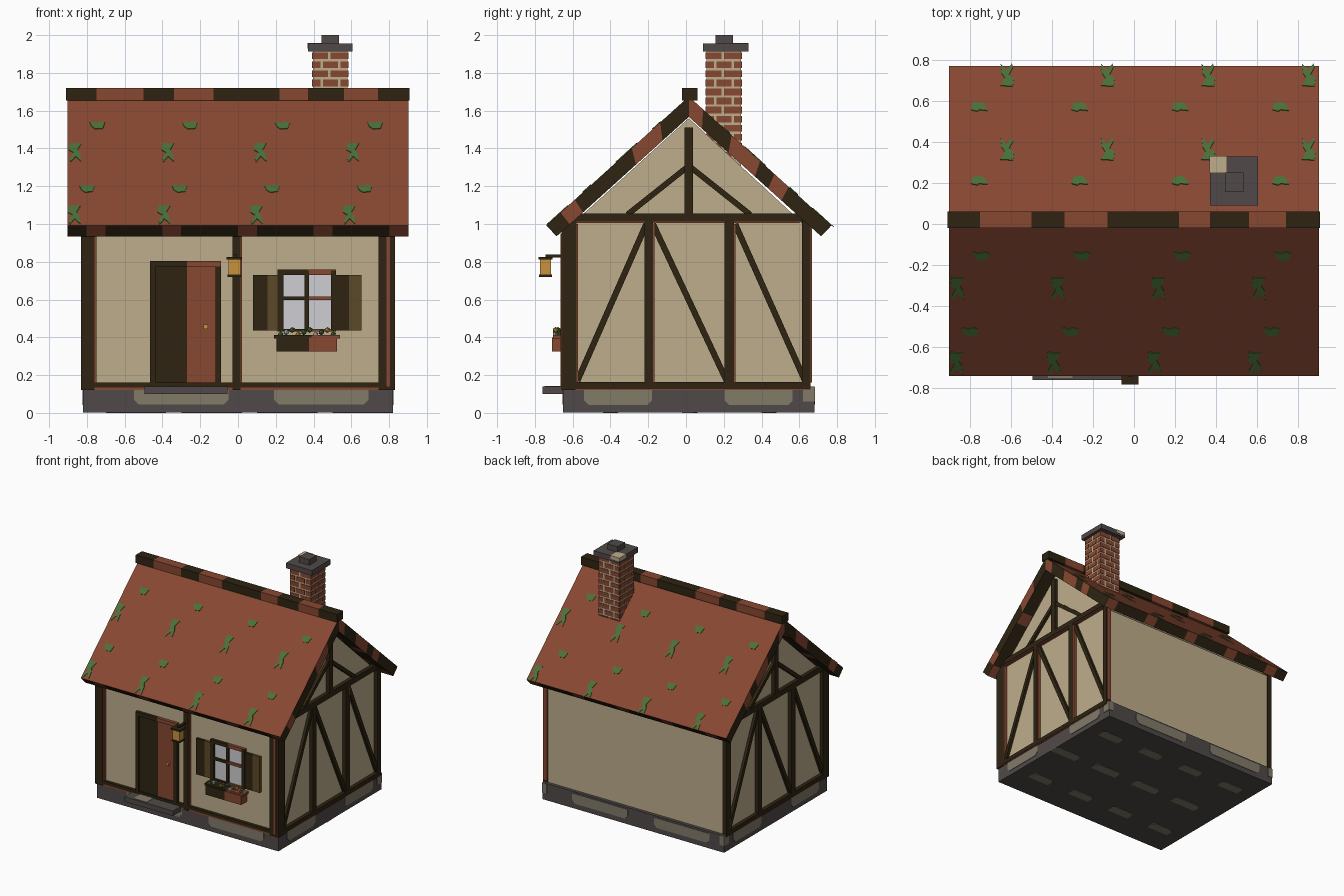
import bpy, bmesh, math
from mathutils import Vector as V

cube = bpy.data.objects.get("Cube")
if cube:
    bpy.data.objects.remove(cube)


def material(name, hexa):
    m = bpy.data.materials.new(name)
    m.use_nodes = True
    srgb = [int(hexa[i:i + 2], 16) / 255 for i in (0, 2, 4)]
    col = [((c + 0.055) / 1.055) ** 2.4 for c in srgb] + [1]
    m.diffuse_color = col
    m.node_tree.nodes["Principled BSDF"].inputs["Base Color"].default_value = col
    return m


RED = material("clay red", "884832")
BROWN = material("dark timber", "2e2412")
CREAM = material("cream plaster", "bfae8c")
GREY = material("dark stone", "504a48")
STONE = material("light stone", "827b69")
GREEN = material("moss green", "4a7038")
GOLD = material("lamp gold", "c8923c")
GLASS = material("pale glass", "cfcfd3")
OLIVE = material("olive wood", "5c4a28")


def finish(name, bm, *mats):
    bmesh.ops.recalc_face_normals(bm, faces=bm.faces)
    me = bpy.data.meshes.new(name)
    bm.to_mesh(me)
    bm.free()
    for m in mats:
        me.materials.append(m)
    ob = bpy.data.objects.new(name, me)
    bpy.context.collection.objects.link(ob)
    return ob


def plate(name, pts, mat, origin, u, v, depth):
    """Flat outline in the u, v plane, extruded along u x v."""
    o, u, v = V(origin), V(u).normalized(), V(v).normalized()
    bm = bmesh.new()
    f = bm.faces.new([bm.verts.new(o + u * a + v * b) for a, b in pts])
    ext = bmesh.ops.extrude_face_region(bm, geom=[f])["geom"]
    bmesh.ops.translate(bm, vec=u.cross(v) * depth,
                        verts=[g for g in ext if isinstance(g, bmesh.types.BMVert)])
    return finish(name, bm, mat)


def box(name, x0, x1, y0, y1, z0, z1, mat):
    return plate(name, [(x0, y0), (x1, y0), (x1, y1), (x0, y1)], mat,
                 (0, 0, z0), (1, 0, 0), (0, 1, 0), z1 - z0)


def beam(name, p, q, width, mat, x, depth):
    """Straight timber in the y, z plane between two points."""
    d = V((0, q[0] - p[0], q[1] - p[1]))
    w, l = width / 2, d.length
    return plate(name, [(0, -w), (l, -w), (l, w), (0, w)], mat,
                 (x, *p), d, V((1, 0, 0)).cross(d), depth)


def stone_outline(w, h, c=0.025):
    return [(-w + c, -h), (w - c, -h), (w, -h + c), (w, h), (-w, h), (-w, -h + c)]


# Foundation with lighter stones
box("foundation", -0.82, 0.82, -0.65, 0.68, 0.003, 0.14, GREY)
for s in (-1, 1):
    for c in (-0.30, 0.44):
        plate("foundation_stone", stone_outline(0.25, 0.04), STONE,
              (c * -s, s * 0.665 + 0.015, 0.085), (-s, 0, 0), (0, 0, 1), 0.004)
    for c in (-0.36, 0.385):
        plate("side_stone", stone_outline(0.18, 0.042), STONE,
              (s * 0.82, c, 0.083), (0, s, 0), (0, 0, 1), 0.004)
    box("corner_stone", *sorted((s * 0.78, s * 0.824)), 0.62, 0.684, 0.06, 0.138, STONE)
for i in range(4):
    for j in range(3):
        plate("underside_stone", stone_outline(0.10 + 0.02 * (j % 2), 0.04), STONE,
              (-0.6 + i * 0.4 + 0.1 * (j % 2), -0.4 + j * 0.42, 0.003),
              (1, 0, 0), (0, -1, 0), 0.003)
box("door_step", -0.495, -0.055, -0.76, -0.64, 0.10, 0.14, GREY)
box("step_stone", -0.42, -0.30, -0.75, -0.66, 0.14, 0.143, STONE)

# House body
plate("walls", [(-0.635, 0.1), (0.655, 0.1), (0.655, 0.97), (0.015, 1.56), (-0.635, 0.97)],
      CREAM, (-0.8, 0, 0), (0, 1, 0), (0, 0, 1), 1.6)

# Front timbers
box("front_sill", -0.83, 0.83, -0.66, -0.6, 0.135, 0.16, BROWN)
box("front_sill_trim", -0.8, 0.8, -0.657, -0.6, 0.122, 0.137, RED)
for x0, x1 in ((-0.83, -0.76), (-0.03, 0.012), (0.745, 0.83)):
    box("front_post", x0, x1, -0.66, -0.585, 0.12, 0.99, BROWN)
box("front_post_trim", -0.76, -0.75, -0.655, -0.6, 0.14, 0.99, RED)
box("front_post_trim", 0.012, 0.022, -0.655, -0.6, 0.14, 0.99, RED)
box("front_post_trim", 0.785, 0.805, -0.664, -0.65, 0.14, 0.95, RED)

# Gable timbers, the same on both ends turned half round
for s in (-1, 1):
    def yy(y):
        return y if s > 0 else 0.03 - y

    def gable(name, p, q, width, mat=BROWN, out=0.83):
        x = s * 0.79 if s > 0 else -out
        beam(name, (yy(p[0]), p[1]), (yy(q[0]), q[1]), width, mat, x, out - 0.79)

    gable("gable_sill", (-0.63, 0.145), (0.66, 0.145), 0.035)
    gable("gable_sill_trim", (-0.63, 0.128), (0.66, 0.128), 0.014, RED, 0.827)
    gable("gable_tie", (-0.6, 1.034), (0.62, 1.034), 0.042)
    gable("gable_tie_trim", (-0.58, 1.01), (0.6, 1.01), 0.01, RED, 0.825)
    for y, w in ((-0.605, 0.05), (-0.197, 0.045), (0.23, 0.05), (0.637, 0.045)):
        gable("gable_post", (y, 0.14), (y, 1.013), w)
        gable("gable_post_trim", (y + w / 2, 0.16), (y + w / 2, 1.0), 0.014, RED, 0.827)
    for a, b in (((-0.575, 0.17), (-0.21, 1.0)), ((-0.175, 1.0), (0.215, 0.17)),
                 ((0.26, 1.0), (0.63, 0.17))):
        gable("gable_brace", a, b, 0.032, BROWN, 0.822)
    gable("king_post", (0.015, 1.05), (0.015, 1.51), 0.045)
    for k in (-1, 1):
        gable("gable_strut", (0.015 + k * 0.325, 1.05), (0.015 + k * 0.01, 1.30), 0.03, BROWN, 0.822)

# Roof slopes: red tops, patched timber edges and undersides
NX, NS, HX = 18, 10, 0.902
LARGE = [(-.03, -.07), (.03, -.075), (.035, -.02), (.01, 0), (.03, .05), (.025, .075),
         (0, .03), (-.03, .07), (-.025, .01), (-.01, -.02)]
SMALL = [(-.04, -.02), (-.01, -.03), (0, -.02), (.04, -.025), (.03, .01), (.01, .03), (-.03, .025)]


def roof_slope(name, s, red_ends):
    top = [V((0, 0.015, 1.675)), V((0, 0.015 + s * 0.755, 0.992))]
    low = [V((0, 0.015, 1.567)), V((0, 0.015 + s * 0.70, 0.935))]
    bm = bmesh.new()
    grid = {}
    for i in range(NX + 1):
        for j in range(NS + 1):
            for k, (a, b) in enumerate((top, low)):
                p = a.lerp(b, j / NS)
                p.x = -HX + 2 * HX * i / NX
                grid[i, j, k] = bm.verts.new(p)

    def face(keys, red):
        bm.faces.new([grid[k] for k in keys]).material_index = 0 if red else 1

    for i in range(NX):
        for j in range(NS):
            for k in (0, 1):
                face([(i, j, k), (i + 1, j, k), (i + 1, j + 1, k), (i, j + 1, k)],
                     k == 0 or (i + 2 * j) % 5 == 0)
        face([(i, NS, 0), (i + 1, NS, 0), (i + 1, NS, 1), (i, NS, 1)], i % 4 == 1)
    for j in range(NS):
        for i in (0, NX):
            face([(i, j, 0), (i, j + 1, 0), (i, j + 1, 1), (i, j, 1)], j in red_ends)
    finish(name, bm, RED, BROWN)
    return top


def moss(top, s, rows):
    down = (top[1] - top[0]).normalized()
    for x0, y, shape in rows:
        for i in range(4):
            t = (y - 0.015) / (top[1].y - 0.015)
            o = top[0].lerp(top[1], t)
            o.x = max(-0.865, min(0.865, x0 + i * 0.49))
            plate("roof_moss", shape, GREEN, o, (-s, 0, 0), down, -0.004 if s * s < 0 else 0.004) \
                if V((-s, 0, 0)).cross(down).z > 0 else \
                plate("roof_moss", shape, GREEN, o, (s, 0, 0), down, 0.004)


front = roof_slope("front_roof", -1, (2, 3, 8))
back = roof_slope("back_roof", 1, (0, 3, 4, 6))
moss(front, -1, [(-0.745, -0.155, SMALL), (-0.86, -0.315, LARGE), (-0.8, -0.525, SMALL), (-0.88, -0.68, LARGE)])
moss(back, 1, [(-0.755, 0.21, SMALL), (-0.62, 0.365, LARGE), (-0.755, 0.57, SMALL), (-0.62, 0.725, LARGE)])

# Ridge cap pieces
cuts = [-0.91, -0.75, -0.5, -0.34, -0.13, 0.22, 0.37, 0.56, 0.74, 0.908]
for i, (a, b) in enumerate(zip(cuts, cuts[1:])):
    box("ridge_cap", a, b, -0.02, 0.06, 1.655, 1.72, RED if i % 2 else BROWN)

# Chimney with running-bond bricks
cx, cy, hw = 0.488, 0.2, 0.092
box("chimney", cx - hw, cx + hw, cy - hw, cy + hw, 1.3, 1.92, CREAM)
for r in range(12):
    z = 1.345 + r * 0.048
    spans = ((-1, -0.12), (0.02, 1)) if r % 2 else ((-1, -0.55), (-0.42, 0.45), (0.6, 1))
    for a, b in spans:
        for s in (-1, 1):
            box("brick", cx + hw * a, cx + hw * b, *sorted((cy + s * hw, cy + s * (hw + 0.004))), z, z + 0.036, RED)
            box("brick", *sorted((cx + s * hw, cx + s * (hw + 0.004))), cy + hw * a, cy + hw * b, z, z + 0.036, RED)
box("chimney_cap", 0.37, 0.605, 0.09, 0.33, 1.913, 1.955, GREY)
box("cap_patch", 0.368, 0.45, 0.25, 0.332, 1.93, 1.958, CREAM)
box("chimney_pot", 0.443, 0.535, 0.155, 0.25, 1.95, 2.0, GREY)

# Door
box("door_frame_left", -0.465, -0.435, -0.66, -0.62, 0.15, 0.805, BROWN)
box("door_frame_right", -0.12, -0.09, -0.66, -0.62, 0.15, 0.775, BROWN)
box("door_frame_top", -0.435, -0.27, -0.66, -0.62, 0.775, 0.805, BROWN)
box("door_frame_top_end", -0.27, -0.09, -0.66, -0.62, 0.775, 0.805, RED)
box("door_dark_half", -0.435, -0.27, -0.648, -0.62, 0.15, 0.775, BROWN)
box("door_red_half", -0.27, -0.12, -0.648, -0.62, 0.15, 0.775, RED)
box("door_knob", -0.183, -0.16, -0.665, -0.64, 0.445, 0.468, GOLD)

# Window and shutters
box("window_glass", 0.22, 0.51, -0.642, -0.62, 0.44, 0.75, GLASS)
for x0, x1 in ((0.21, 0.24), (0.353, 0.375), (0.492, 0.52)):
    box("window_upright", x0, x1, -0.66, -0.62, 0.43, 0.755, BROWN)
for z0, z1 in ((0.43, 0.443), (0.597, 0.617), (0.73, 0.758)):
    box("window_rail", 0.21, 0.364, -0.658, -0.62, z0, z1, BROWN)
    box("window_rail_end", 0.364, 0.52, -0.658, -0.62, z0, z1, RED)
for x0, xm, x1 in ((0.08, 0.157, 0.21), (0.52, 0.588, 0.655)):
    box("shutter_dark_half", x0, xm, -0.655, -0.62, 0.437, 0.73, BROWN)
    box("shutter_light_half", xm, x1, -0.655, -0.62, 0.437, 0.73, OLIVE)

# Flower box
box("flower_box", 0.205, 0.375, -0.71, -0.63, 0.325, 0.4, BROWN)
box("flower_box_end", 0.375, 0.525, -0.71, -0.63, 0.325, 0.4, RED)
box("flower_box_rim", 0.19, 0.39, -0.705, -0.63, 0.395, 0.413, BROWN)
box("flower_box_rim_end", 0.39, 0.54, -0.705, -0.63, 0.395, 0.413, RED)
for i in range(10):
    bm = bmesh.new()
    bmesh.ops.create_icosphere(bm, subdivisions=1, radius=0.016)
    bmesh.ops.translate(bm, vec=(0.225 + i * 0.031, -0.69 + 0.012 * (i % 2), 0.415 + 0.012 * (i % 3)), verts=bm.verts)
    finish("flower", bm, (GREEN, GLASS, GREEN, GOLD, GREEN)[i % 5])

# Lantern on its bracket
box("lantern_bracket", -0.028, -0.008, -0.745, -0.65, 0.822, 0.838, BROWN)
box("lantern_roof", -0.06, 0.022, -0.782, -0.706, 0.812, 0.826, BROWN)
box("lantern_light", -0.05, 0.012, -0.774, -0.714, 0.73, 0.814, GOLD)
box("lantern_base", -0.055, 0.017, -0.779, -0.709, 0.72, 0.732, BROWN)
